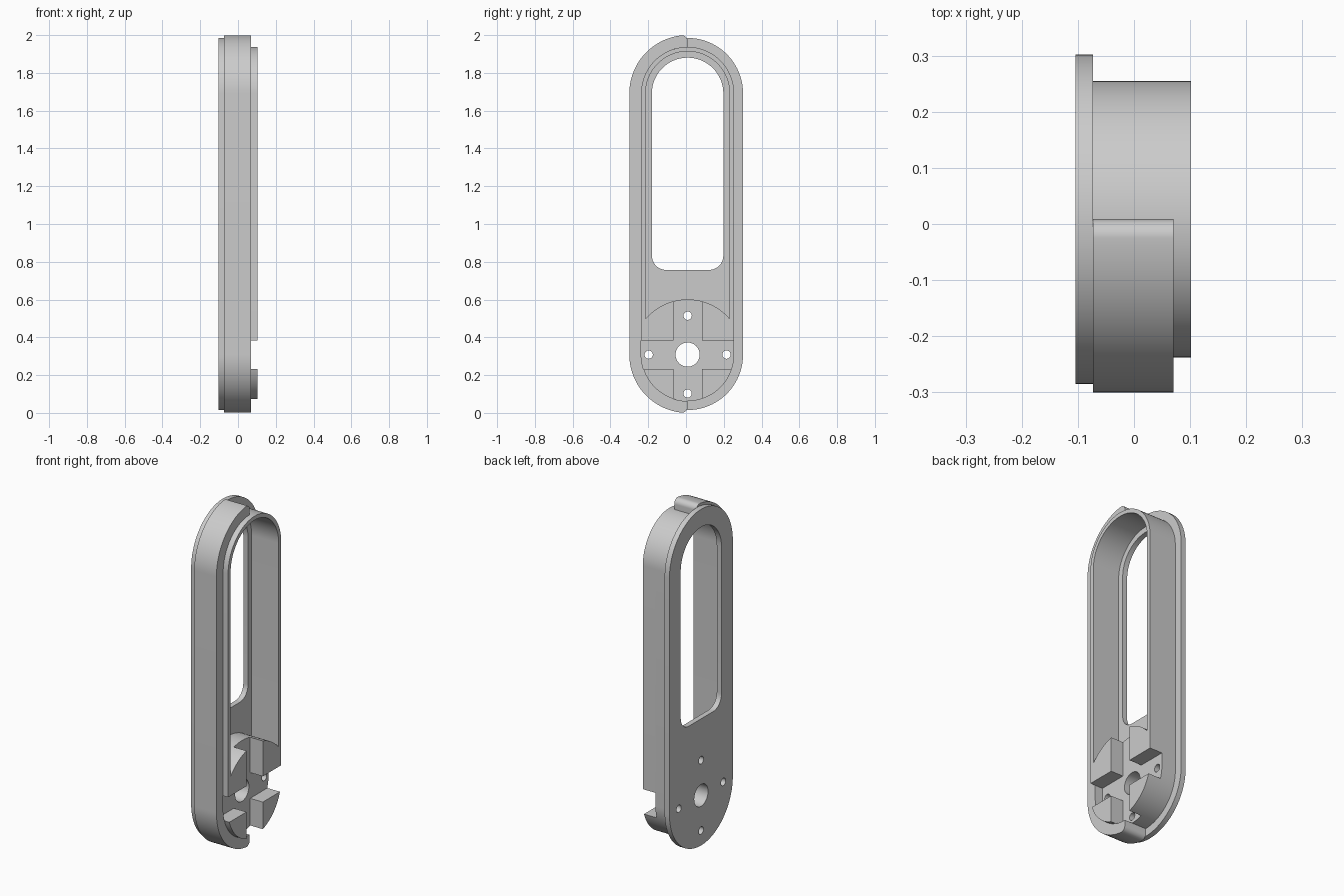
import bpy
import bmesh
from math import asin, acos, cos, sin, sqrt, degrees, radians
from mathutils import Matrix

cube = bpy.data.objects.get("Cube")
if cube:
    bpy.data.objects.remove(cube, do_unlink=True)

# Main dimensions
MID = 0.0085                       # y of the long centre line
R_WALL, R_PLATE, R_RIM, R_INNER, R_HUB, R_WINDOW = 0.3085, 0.2935, 0.246, 0.2225, 0.2925, 0.189
LOW, HIGH = R_WALL, 2 - R_WALL     # heights of the two arc centres
SLOT = 0.0755                      # half width of the cross slot
X_BACK, X_PLATE, X_FLOOR, X_WALL, X_RIM = -0.104, -0.073, 0.02, 0.07, 0.102

grey = bpy.data.materials.new("plain grey")
grey.use_nodes = True
grey.diffuse_color = (0.6, 0.6, 0.6, 1)
grey.node_tree.nodes["Principled BSDF"].inputs["Base Color"].default_value = (0.6, 0.6, 0.6, 1)


def arc(u, v, r, start, end, steps=32):
    """Points on an arc, angles in degrees."""
    angles = [radians(start + (end - start) * i / steps) for i in range(steps + 1)]
    return [(u + r * cos(a), v + r * sin(a)) for a in angles]


def circle(u, v, r):
    return arc(u, v, r, 0, 360, 40)[:-1]


def stadium(r):
    return arc(0, HIGH, r, 0, 180, 48) + arc(0, LOW, r, 180, 360, 48)


def flip(points):
    """Mirror a profile across the centre line, keeping its direction."""
    return [(-u, v) for u, v in reversed(points)]


def extrude(name, x0, x1, loops):
    """Fill the loops (inner ones are holes) and extrude them along x."""
    curve = bpy.data.curves.new(name, "CURVE")
    curve.dimensions = "2D"
    curve.fill_mode = "BOTH"
    curve.extrude = (x1 - x0) / 2
    for loop in loops:
        spline = curve.splines.new("POLY")
        spline.points.add(len(loop) - 1)
        for point, (u, v) in zip(spline.points, loop):
            point.co = (u, v, 0, 1)
        spline.use_cyclic_u = True
    helper = bpy.data.objects.new(name + " outline", curve)
    bpy.context.collection.objects.link(helper)
    graph = bpy.context.evaluated_depsgraph_get()
    mesh = bpy.data.meshes.new_from_object(helper.evaluated_get(graph))
    bpy.data.objects.remove(helper, do_unlink=True)

    # Profile u, v become y, z
    mesh.transform(Matrix(((0, 0, 1, (x0 + x1) / 2), (1, 0, 0, MID), (0, 1, 0, 0), (0, 0, 0, 1))))
    bm = bmesh.new()
    bm.from_mesh(mesh)
    bmesh.ops.remove_doubles(bm, verts=bm.verts, dist=0.00005)
    bmesh.ops.recalc_face_normals(bm, faces=bm.faces)
    bm.to_mesh(mesh)
    bm.free()
    mesh.materials.clear()
    mesh.materials.append(grey)
    mesh.name = name
    obj = bpy.data.objects.new(name, mesh)
    bpy.context.collection.objects.link(obj)
    bpy.ops.object.select_all(action="DESELECT")
    obj.select_set(True)
    bpy.context.view_layer.objects.active = obj
    bpy.ops.object.shade_smooth_by_angle(angle=radians(30))
    return obj


# Shaft hole and four screw holes
holes = [circle(0, LOW, 0.064)]
for du, dv in ((1, 0), (0, 1), (-1, 0), (0, -1)):
    holes.append(circle(0.206 * du, LOW + 0.206 * dv, 0.022))

# Back plate with the long window
corner = 0.075
sill = 0.757 + corner
inset = R_WINDOW - corner
window = (arc(0, HIGH, R_WINDOW, 0, 180, 48)
          + arc(-inset, sill, corner, 180, 270, 12)
          + arc(inset, sill, corner, 270, 360, 12))
extrude("back_plate", X_BACK, X_PLATE, [stadium(R_PLATE), window] + holes)

# Inner rim joined to the hub base, up to the slot floor
meet = degrees(acos(R_INNER / R_HUB))
pocket = arc(0, HIGH, R_INNER, 0, 180, 48) + arc(0, LOW, R_HUB, 180 - meet, meet)
extrude("hub_base_and_rim", X_PLATE, X_FLOOR, [stadium(R_RIM), pocket] + holes)

# Raised rim with the two upper hub blocks
slot_angle = degrees(acos(SLOT / R_HUB))
rim_end = sqrt(R_RIM ** 2 - SLOT ** 2)
block_inner = [(SLOT, LOW + SLOT)] + arc(0, LOW, R_HUB, slot_angle, meet, 12)
rim_edge = [(R_RIM, LOW + SLOT)]
upper = (rim_edge + arc(0, HIGH, R_RIM, 0, 180, 48) + flip(rim_edge)
         + [(-u, v) for u, v in block_inner]
         + arc(0, HIGH, R_INNER, 180, 0, 48) + block_inner[::-1])
extrude("raised_rim", X_FLOOR, X_RIM, [upper])

# Two lower hub blocks
edge = degrees(asin(SLOT / R_RIM))
lower = [(SLOT, LOW - SLOT)] + arc(0, LOW, R_RIM, 270 + edge, 360 - edge, 20)
extrude("left_hub_block", X_FLOOR, X_RIM, [lower])
extrude("right_hub_block", X_FLOOR, X_RIM, [flip(lower)])

# Outer wall around the front half, with rounded tips
tip = 0.03
reach = R_WALL - tip
lean = 90 + degrees(asin(tip / reach))
rise = sqrt(reach ** 2 - tip ** 2)
half = (arc(-tip, HIGH + rise, tip, 0, lean, 12)
        + arc(0, HIGH, R_WALL, lean, 180)[1:])
inner_half = arc(0, HIGH, R_RIM, 180, 90)


def mirror_down(points):
    return [(u, 2 - v) for u, v in reversed(points)]


wall = half + mirror_down(half) + mirror_down(inner_half) + inner_half
extrude("outer_wall", X_PLATE, X_WALL, [wall])
